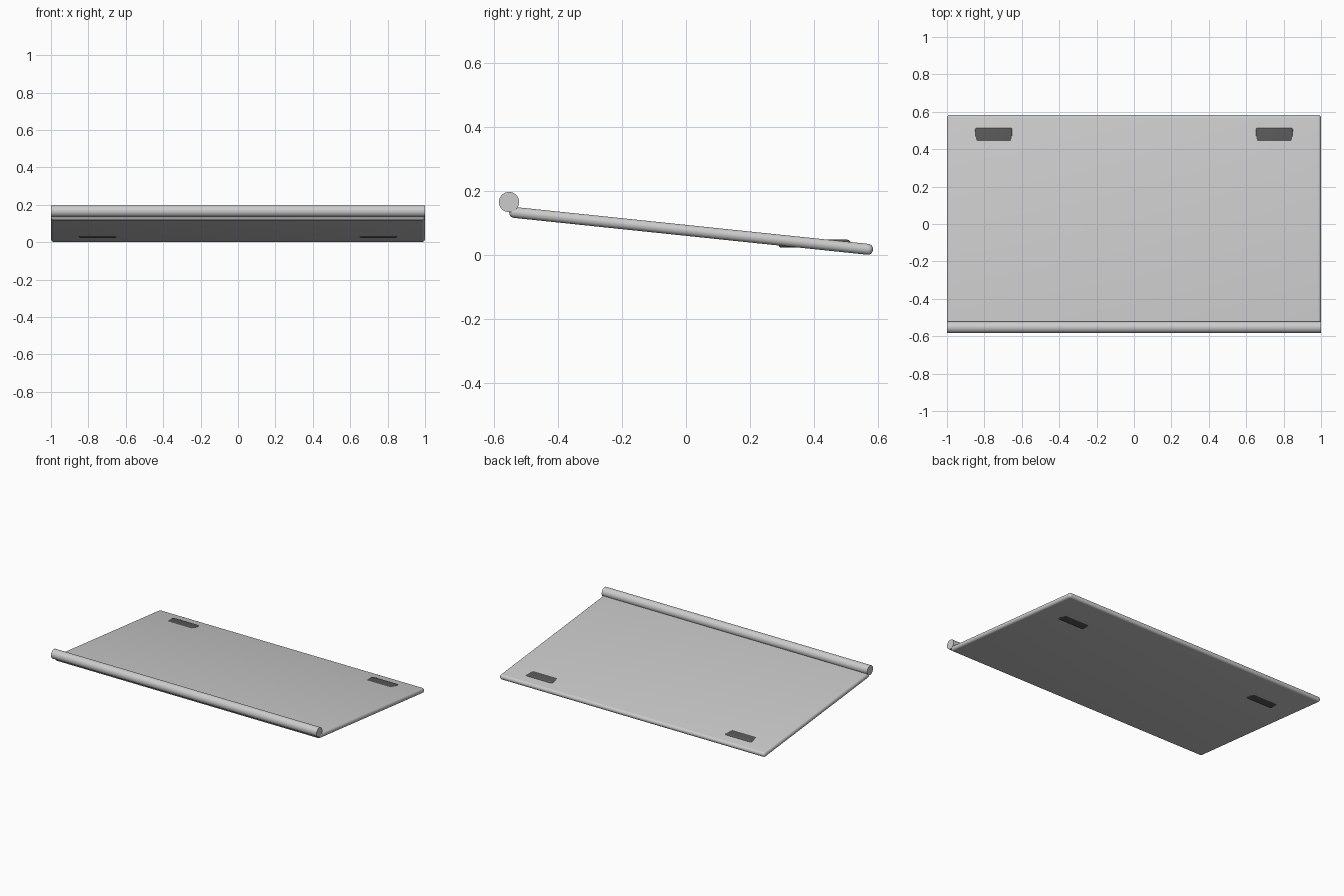
import bpy
import math

if "Cube" in bpy.data.objects:
    bpy.data.objects.remove(bpy.data.objects["Cube"])

foot_mat = bpy.data.materials.new("dark_rubber")
foot_mat.diffuse_color = (0.1, 0.1, 0.1, 1)
foot_mat.use_nodes = True
foot_mat.node_tree.nodes["Principled BSDF"].inputs["Base Color"].default_value = foot_mat.diffuse_color


def rounded_box(name, size, loc, tilt, bevel, segments):
    bpy.ops.mesh.primitive_cube_add(size=1, location=loc, rotation=(tilt, 0, 0))
    ob = bpy.context.object
    ob.name = name
    ob.scale = size
    bpy.ops.object.transform_apply(location=False, rotation=False, scale=True)
    mod = ob.modifiers.new("rounding", 'BEVEL')
    mod.width = bevel
    mod.segments = segments
    bpy.ops.object.modifier_apply(modifier=mod.name)
    bpy.ops.object.shade_smooth_by_angle(angle=math.radians(35))
    return ob


# sloping plate with rounded rim
rounded_box("plate", (2.0, 1.142, 0.034), (0, 0.016, 0.0755),
            math.radians(-5.95), 0.0165, 6)

# round bar along the raised front edge
bpy.ops.mesh.primitive_cylinder_add(vertices=48, radius=0.0315, depth=2.0,
                                    location=(0, -0.5525, 0.1655),
                                    rotation=(0, math.pi / 2, 0))
bar = bpy.context.object
bar.name = "front_bar"
bpy.ops.object.shade_smooth_by_angle(angle=math.radians(35))

# level feet set through the plate near the back
for side, name in ((-1, "foot_left"), (1, "foot_right")):
    foot = rounded_box(name, (0.2, 0.225, 0.025), (side * 0.75, 0.4015, 0.0355),
                       0, 0.01, 3)
    foot.data.materials.append(foot_mat)
